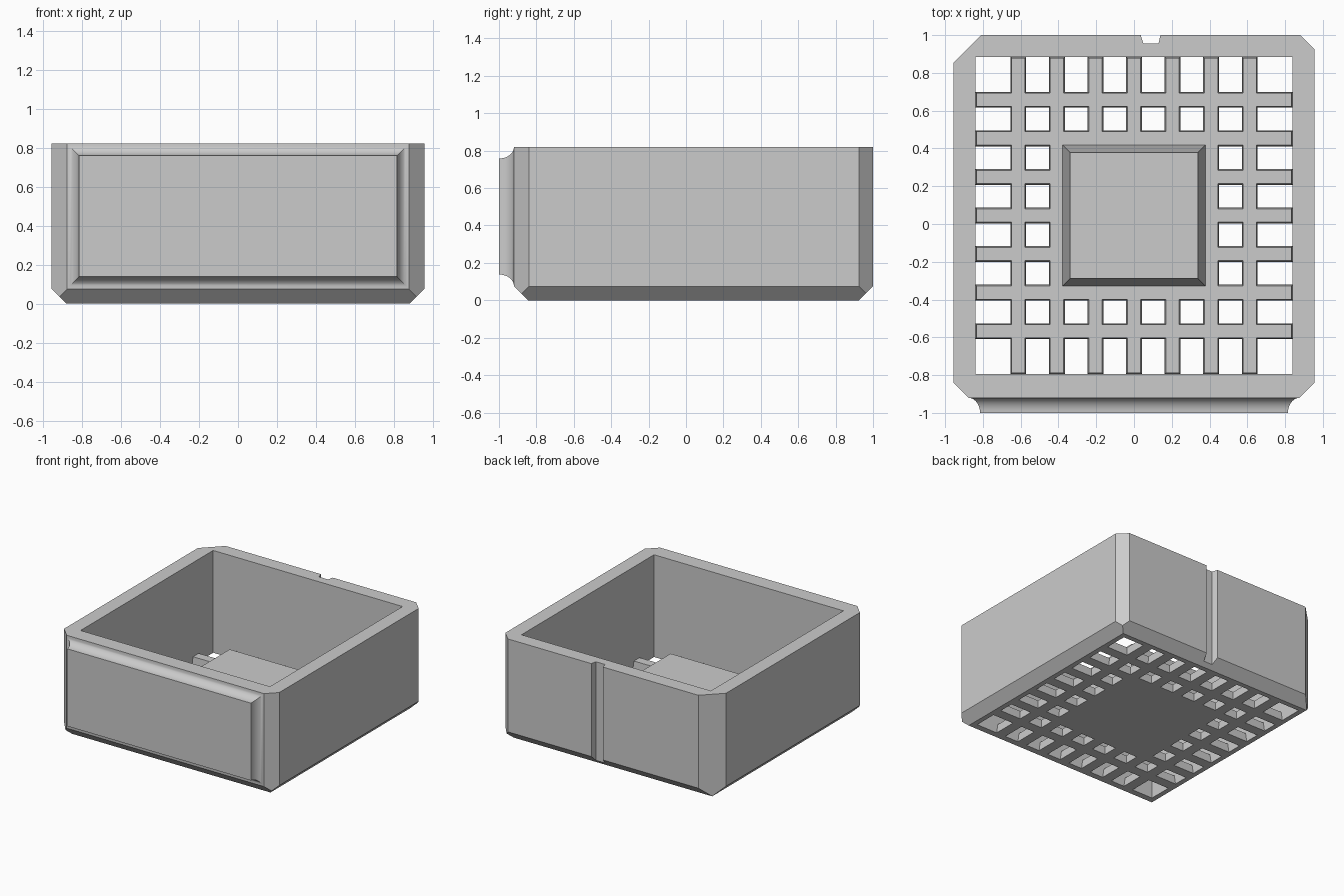
import bpy, bmesh, math
from mathutils import Vector

if "Cube" in bpy.data.objects:
    bpy.data.objects.remove(bpy.data.objects["Cube"])

GREY = bpy.data.materials.new("plain_grey")
GREY.diffuse_color = (0.6, 0.6, 0.6, 1)
GREY.use_nodes = True
GREY.node_tree.nodes["Principled BSDF"].inputs["Base Color"].default_value = GREY.diffuse_color


def add_object(name, bm):
    bmesh.ops.recalc_face_normals(bm, faces=bm.faces)
    me = bpy.data.meshes.new(name)
    bm.to_mesh(me)
    bm.free()
    me.materials.append(GREY)
    ob = bpy.data.objects.new(name, me)
    bpy.context.collection.objects.link(ob)
    return ob


def loft(bm, rings):
    """Skin a stack of equal-length point rings and cap both ends."""
    rows = [[bm.verts.new(p) for p in r] for r in rings]
    n = len(rows[0])
    for a, b in zip(rows, rows[1:]):
        for i in range(n):
            bm.faces.new((a[i], a[(i + 1) % n], b[(i + 1) % n], b[i]))
    bm.faces.new(rows[0][::-1])
    bm.faces.new(rows[-1])


def rect(x0, x1, y0, y1, z, inset=0.0):
    x0, x1, y0, y1 = x0 + inset, x1 - inset, y0 + inset, y1 - inset
    return [(x0, y0, z), (x1, y0, z), (x1, y1, z), (x0, y1, z)]


def cut(ob, bm):
    cutter = add_object(ob.name + "_cutter", bm)
    mod = ob.modifiers.new("cut", 'BOOLEAN')
    mod.operation, mod.solver, mod.object = 'DIFFERENCE', 'EXACT', cutter
    bpy.context.view_layer.objects.active = ob
    bpy.ops.object.modifier_apply(modifier=mod.name)
    bpy.data.objects.remove(cutter)


H, CH = 0.82, 0.075                      # height, bottom chamfer
BODY = (-0.955, 0.955, -0.92, 1.0)
CAVITY = (-0.84, 0.84, -0.795, 0.885)

# Box body: chamfered bottom, then the four vertical corners sliced off
bm = bmesh.new()
loft(bm, [rect(*BODY, 0, CH), rect(*BODY, CH), rect(*BODY, H)])
for point, normal in (((0.875, -0.92, 0), (1, -1, 0)), ((-0.875, -0.92, 0), (-1, -1, 0)),
                      ((0.88, 1.0, 0), (1, 1, 0)), ((-0.81, 1.0, 0), (-1, 1, 0))):
    geom = bm.verts[:] + bm.edges[:] + bm.faces[:]
    res = bmesh.ops.bisect_plane(bm, geom=geom, plane_co=Vector(point),
                                 plane_no=Vector(normal), clear_outer=True)
    rim = [e for e in res["geom_cut"] if isinstance(e, bmesh.types.BMEdge)]
    bmesh.ops.contextual_create(bm, geom=rim)
body = add_object("box_body", bm)

# Open cavity and the tapered slot in the back wall
bm = bmesh.new()
loft(bm, [rect(*CAVITY, -0.1), rect(*CAVITY, H + 0.1)])
slot = [(0.05, 0.955), (0.13, 0.955), (0.141, 1.005), (0.034, 1.005)]
loft(bm, [[(x, y, z) for x, y in slot] for z in (-0.1, H + 0.1)])
cut(body, bm)

# Raised front panel with a concave moulding around it
bm = bmesh.new()
rings = []
for i in range(11):
    a = math.pi / 2 * i / 10
    o, y = 0.062 * (1 - math.cos(a)), -1 + 0.08 * math.sin(a)
    x, lo, hi = 0.815 + o, 0.138 - o, 0.758 + o
    rings.append([(-x, y, lo), (x, y, lo), (x, y, hi), (-x, y, hi)])
loft(bm, rings)
panel = add_object("front_panel", bm)
bpy.ops.object.select_all(action='DESELECT')
panel.select_set(True)
bpy.context.view_layer.objects.active = panel
bpy.ops.object.shade_smooth_by_angle(angle=math.radians(30))

# Floor grille: slab with drafted square holes, solid in the middle
FT, DRAFT, PITCH, HALF, CY = 0.07, 0.006, 0.204, 0.0605, 0.045
bm = bmesh.new()
loft(bm, [rect(*CAVITY, 0), rect(*CAVITY, FT, DRAFT)])
floor = add_object("floor_grille", bm)


def span(i):
    c = (i - 3.5) * PITCH
    lo = -0.9 if i == 0 else c - HALF
    hi = 0.9 if i == 7 else c + HALF
    return lo, hi


bm = bmesh.new()
for i in range(8):
    for j in range(8):
        if 2 <= i <= 5 and 2 <= j <= 5:
            continue
        x0, x1 = span(i)
        y0, y1 = span(j)
        r = (x0, x1, y0 + CY, y1 + CY)
        loft(bm, [rect(*r, -FT, DRAFT), rect(*r, 2 * FT, -2 * DRAFT)])
cut(floor, bm)

# Tapered pedestal in the middle of the floor
bm = bmesh.new()
r = (-0.38, 0.38, CY - 0.375, CY + 0.375)
loft(bm, [rect(*r, FT - 0.01), rect(*r, 0.355, 0.042)])
add_object("centre_pedestal", bm)
